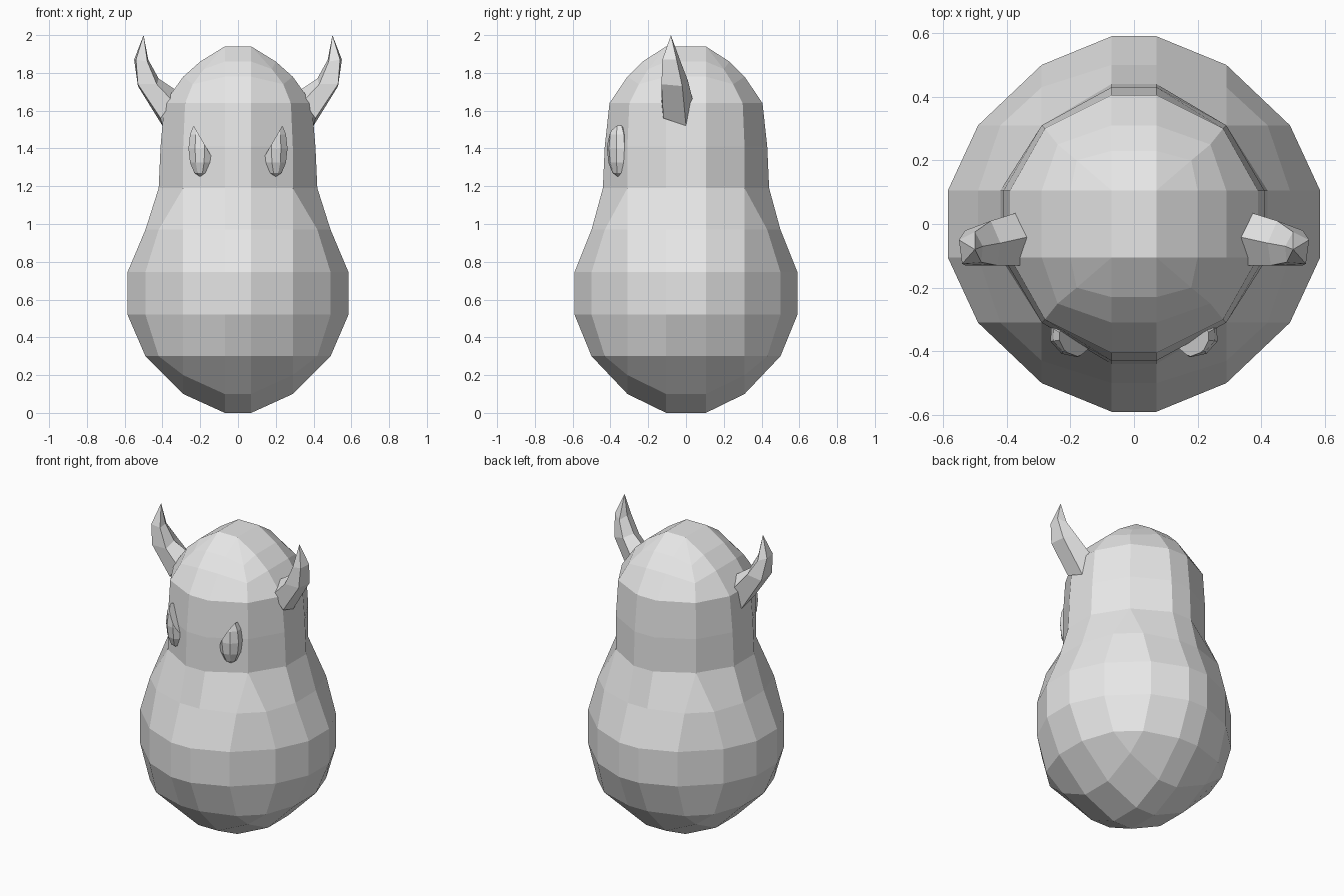
import bpy, bmesh
from math import radians
from mathutils import Matrix, Vector

if "Cube" in bpy.data.objects:
    bpy.data.objects.remove(bpy.data.objects["Cube"])

grey = bpy.data.materials.new("light_grey")
grey.use_nodes = True
GREY = (0.8, 0.8, 0.8, 1)
grey.diffuse_color = GREY
grey.node_tree.nodes["Principled BSDF"].inputs["Base Color"].default_value = GREY


def finish(bm, name):
    bmesh.ops.remove_doubles(bm, verts=bm.verts, dist=0.0005)
    bmesh.ops.recalc_face_normals(bm, faces=bm.faces)
    mesh = bpy.data.meshes.new(name)
    bm.to_mesh(mesh)
    bm.free()
    mesh.materials.append(grey)
    obj = bpy.data.objects.new(name, mesh)
    bpy.context.collection.objects.link(obj)
    return obj


def skin(bm, rings):
    """Join consecutive rings of points, skipping collapsed corners."""
    cache = {}

    def vert(p):
        key = tuple(round(c, 4) for c in p)
        if key not in cache:
            cache[key] = bm.verts.new(key)
        return cache[key]

    loops = [[vert(p) for p in r] for r in rings]
    for a, b in zip(loops, loops[1:]):
        n = len(a)
        for i in range(n):
            j = (i + 1) % n
            face = list(dict.fromkeys((a[i], a[j], b[j], b[i])))
            if len(face) > 2:
                bm.faces.new(face)
    for end in (loops[0], loops[-1]):
        cap = list(dict.fromkeys(end))
        if len(cap) > 2:
            bm.faces.new(cap)


def body_ring(z, y_max, x_max, c1, c2=None, corner_z=None):
    """Ring of four points per quadrant; one corner point where c2 is absent."""
    cz = z if corner_z is None else corner_z
    quad = [(0.07, y_max, z), (*c1, cz), (*(c2 or c1), cz), (x_max, 0.105, z)]
    half = quad + [(x, -y, h) for x, y, h in reversed(quad)]
    return half + [(-x, y, h) for x, y, h in reversed(half)]


# Body: round belly, narrow neck and domed head
wide = ((0.29, 0.50), (0.49, 0.31))
mid = ((0.29, 0.43), (0.42, 0.31))
body = bmesh.new()
skin(body, [
    body_ring(0.0, 0.105, 0.07, (0.07, 0.105)),
    body_ring(0.10, 0.31, 0.29, (0.29, 0.31), corner_z=0.20),
    body_ring(0.30, 0.50, 0.49, *mid),
    body_ring(0.52, 0.59, 0.585, *wide),
    body_ring(0.745, 0.59, 0.585, *wide),
    body_ring(0.97, 0.50, 0.49, *mid),
    body_ring(1.19, 0.44, 0.42, (0.29, 0.31)),
    body_ring(1.41, 0.43, 0.41, (0.29, 0.31)),
    body_ring(1.64, 0.405, 0.39, (0.28, 0.30)),
    body_ring(1.78, 0.31, 0.29, (0.24, 0.25), corner_z=1.74),
    body_ring(1.86, 0.23, 0.20, (0.18, 0.20), corner_z=1.82),
    body_ring(1.94, 0.105, 0.07, (0.07, 0.105)),
])
finish(body, "body")

# Horn sections: outer front, outer ridge, back, inner ridge, inner front
HORN = [
    [(0.41, -0.12, 1.56), (0.40, 0.0, 1.52), (0.37, 0.035, 1.66),
     (0.33, -0.04, 1.71), (0.345, -0.13, 1.65)],
    [(0.53, -0.13, 1.74), (0.53, -0.02, 1.73), (0.45, 0.01, 1.76),
     (0.42, -0.06, 1.77), (0.43, -0.13, 1.74)],
    [(0.54, -0.125, 1.87), (0.55, -0.05, 1.87), (0.50, -0.025, 1.85),
     (0.475, -0.07, 1.87), (0.48, -0.12, 1.86)],
    [(0.50, -0.08, 2.0)] * 5,
]

for side, label in ((1, "left"), (-1, "right")):
    horn = bmesh.new()
    skin(horn, [[(side * x, y, z) for x, y, z in ring] for ring in HORN])
    finish(horn, label + "_horn")

    # Eye: faceted bead with its upper inner part sliced off
    eye = bmesh.new()
    place = (Matrix.Translation((0.20, -0.36, 1.40))
             @ Matrix.Rotation(radians(30), 4, "Z")
             @ Matrix.Diagonal((0.07, 0.055, 0.15, 1)))
    bmesh.ops.create_uvsphere(eye, u_segments=8, v_segments=6, radius=1, matrix=place)
    cut = bmesh.ops.bisect_plane(
        eye, geom=eye.verts[:] + eye.edges[:] + eye.faces[:],
        plane_co=Vector((0.185, -0.36, 1.435)),
        plane_no=Vector((-0.19, 0, 0.11)), clear_outer=True)
    rim = [e for e in cut["geom_cut"] if isinstance(e, bmesh.types.BMEdge)]
    bmesh.ops.contextual_create(eye, geom=rim)
    bmesh.ops.scale(eye, vec=(side, 1, 1), verts=eye.verts)
    finish(eye, label + "_eye")
